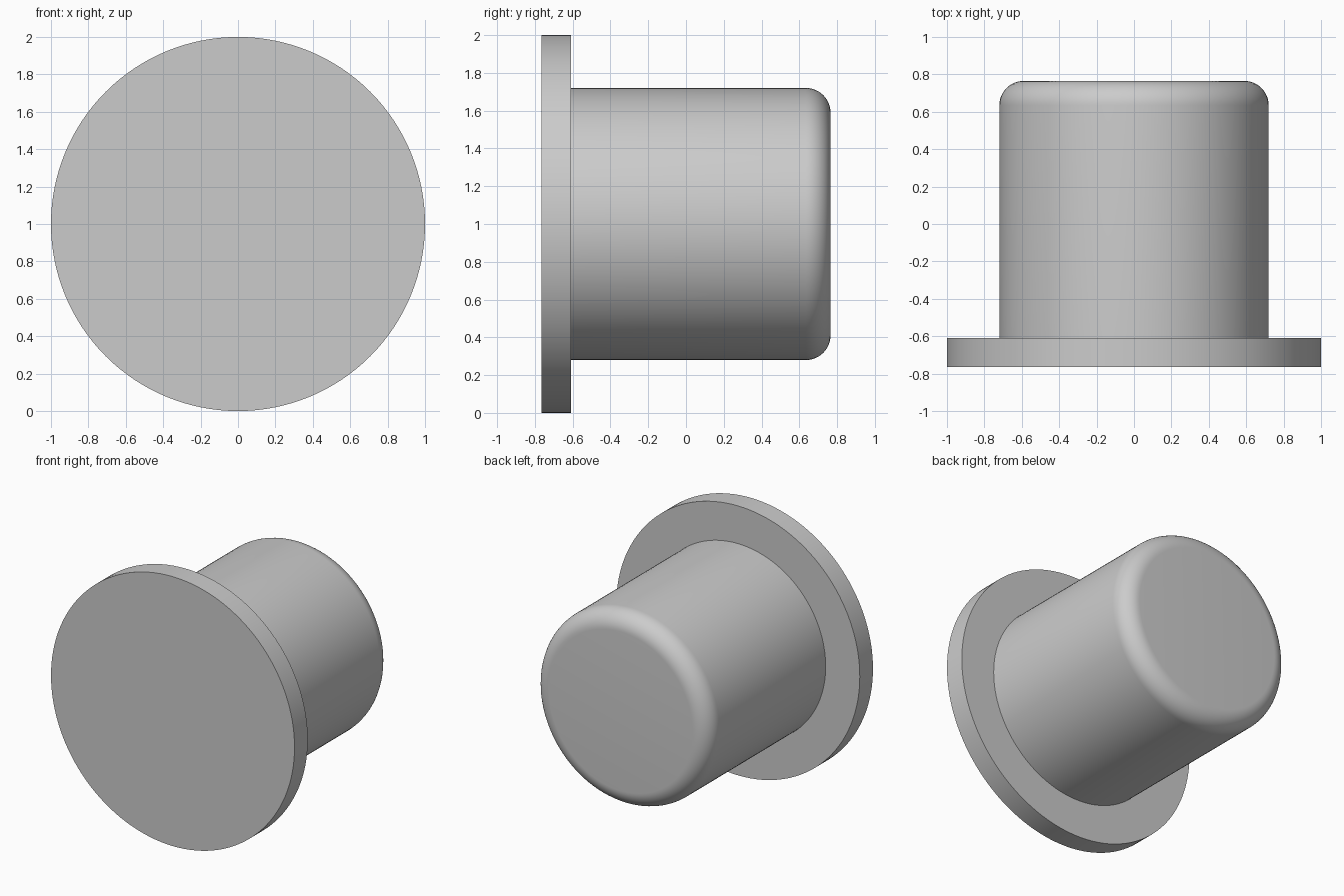
import bpy
import bmesh
from math import sin, cos, pi, radians

SEGMENTS = 128
FRONT, STEP, BACK = -0.765, -0.61, 0.765
FLANGE_R, BODY_R, FILLET = 1.0, 0.72, 0.13
FILLET_STEPS = 12

cube = bpy.data.objects.get("Cube")
if cube:
    bpy.data.objects.remove(cube, do_unlink=True)

grey = bpy.data.materials.new("plain_grey")
grey.use_nodes = True
colour = (0.6, 0.6, 0.6, 1)
grey.diffuse_color = colour
grey.node_tree.nodes["Principled BSDF"].inputs["Base Color"].default_value = colour

# Half profile as (radius, y): flange, straight body, rounded end
profile = [(FLANGE_R, FRONT), (FLANGE_R, STEP), (BODY_R, STEP)]
for i in range(FILLET_STEPS + 1):
    a = pi / 2 * i / FILLET_STEPS
    profile.append((BODY_R - FILLET + FILLET * cos(a), BACK - FILLET + FILLET * sin(a)))

# Revolve the profile around the y axis
bm = bmesh.new()
rings = []
for r, y in profile:
    angles = [2 * pi * k / SEGMENTS for k in range(SEGMENTS)]
    rings.append([bm.verts.new((r * cos(a), y, 1 + r * sin(a))) for a in angles])
for low, high in zip(rings, rings[1:]):
    for k in range(SEGMENTS):
        n = (k + 1) % SEGMENTS
        bm.faces.new((low[k], low[n], high[n], high[k]))

# Flat end caps
bm.faces.new(rings[0])
bm.faces.new(rings[-1])
bmesh.ops.recalc_face_normals(bm, faces=bm.faces)

mesh = bpy.data.meshes.new("flanged_plug")
bm.to_mesh(mesh)
bm.free()
mesh.materials.append(grey)
plug = bpy.data.objects.new("flanged_plug", mesh)
bpy.context.collection.objects.link(plug)

# Smooth round sides, sharp rims
bpy.ops.object.select_all(action="DESELECT")
plug.select_set(True)
bpy.context.view_layer.objects.active = plug
bpy.ops.object.shade_smooth_by_angle(angle=radians(30))
